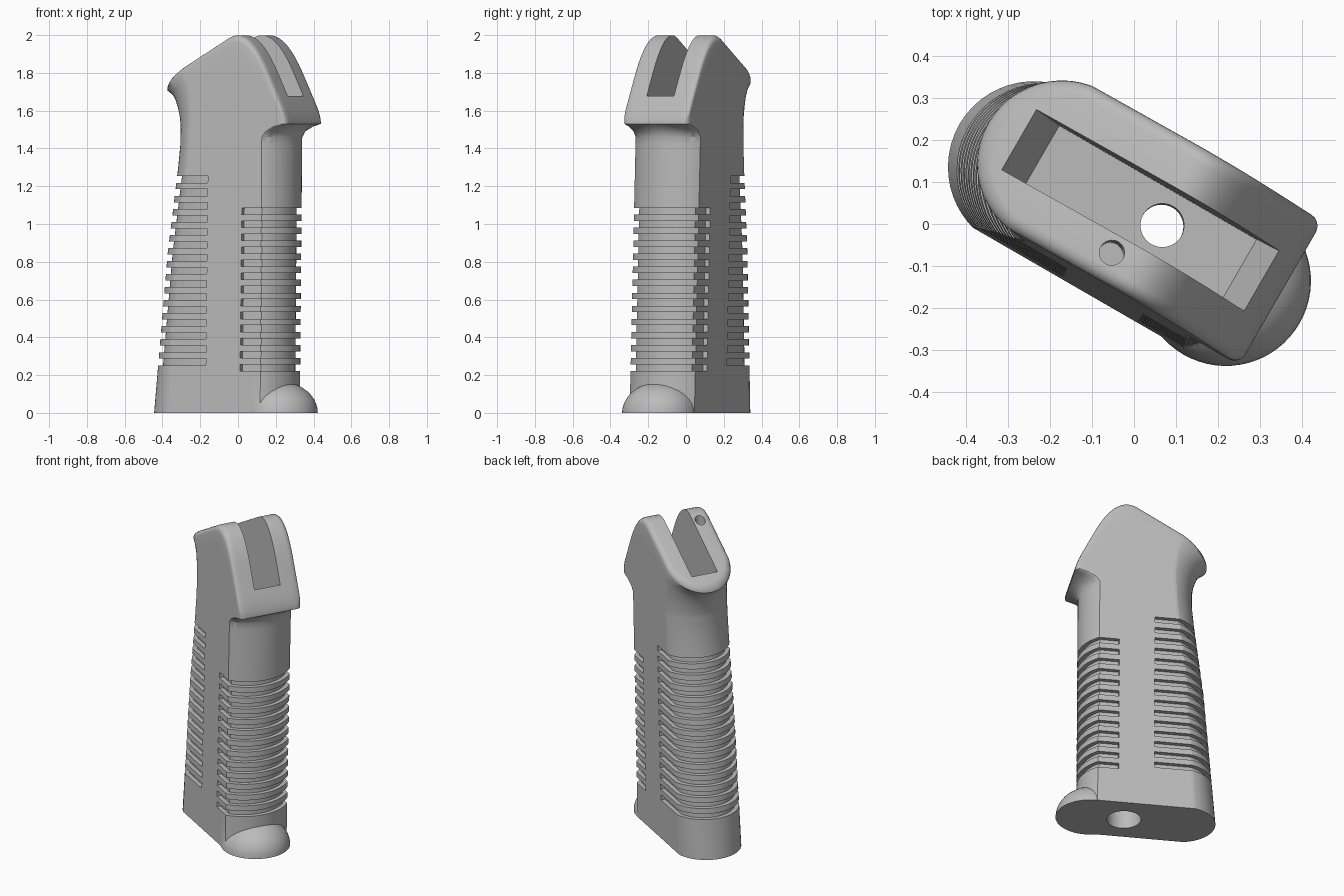
import bpy, bmesh, math

old = bpy.data.objects.get("Cube")
if old:
    bpy.data.objects.remove(old)

YAW = math.radians(-30)
LEAN = 0.022          # slight sideways lean of the grip
W = 0.198             # half thickness between the flat sides
NF, NS, NB = 24, 24, 24
HEAD_Z, FILLET = 1.53, 0.035


def place(u, v, z):
    """Local length / thickness / height to world position."""
    v += LEAN * z - 0.002
    return (u * math.cos(YAW) - v * math.sin(YAW), u * math.sin(YAW) + v * math.cos(YAW), z)


def lerp(a, b, t):
    return a + (b - a) * t


def curve(table, z):
    if z <= table[0][0]:
        return table[0][1]
    for (z0, a), (z1, b) in zip(table, table[1:]):
        if z <= z1:
            return lerp(a, b, (z - z0) / (z1 - z0))
    return table[-1][1]


BACK_TIP = [(0, -0.48), (0.85, -0.406), (1.3, -0.347), (1.42, -0.335), (1.52, -0.335),
            (1.58, -0.345), (1.65, -0.372), (1.7, -0.402), (1.735, -0.422)]
BACK_R = [(0, 0.205), (1.45, 0.223), (1.72, 0.2)]
FRONT_C = [(0, 0.07), (1.4, 0.08)]
FRONT_R = [(0, 0.268), (1.4, 0.256)]
LIP = [(1.46, 0), (1.49, 0.2), (1.515, 0.6), (HEAD_Z, 1)]


def front_arc(z, g=0.0):
    """Front edge: shallow arc on the grip, square with round corners on the head."""
    pts, w, rc = [], W + g, 0.03
    c, r, q = curve(FRONT_C, z), curve(FRONT_R, z) + g, curve(LIP, z)
    for i in range(NF + 1):
        v = w * math.sin(math.pi * (i / NF - 0.5))
        k = max(0, (abs(v) - (w - rc)) / rc)
        square = 0.386 + g - rc * (1 - math.sqrt(max(0, 1 - k * k)))
        pts.append((lerp(c + math.sqrt(r * r - v * v), square, q), v))
    return pts


def back_arc(z, g=0.0):
    r = curve(BACK_R, z)
    c = curve(BACK_TIP, z) + r
    r, w = r + g, W + g
    vs = [w * math.sin(math.pi * (0.5 - i / NB)) for i in range(NB + 1)]
    return [(c - math.sqrt(max(0, r * r - v * v)), v) for v in vs]


def outline(z_front, z_back, g=0.0):
    f, b = front_arc(z_front, g), back_arc(z_back, g)
    side = [(lerp(f[-1][0], b[0][0], i / NS), W + g) for i in range(1, NS)]
    return f + side + b + [(u, -v) for u, v in reversed(side)]


def roof(u):
    """Two slopes blended into a round crest."""
    a, b, k = 1.973 + 0.57 * u, 2.342 - 2 * u, 0.32
    h = max(k - abs(a - b), 0) / k
    return min(a, b) - h * h * k / 4


def finish(name, bm):
    bmesh.ops.recalc_face_normals(bm, faces=bm.faces)
    mesh = bpy.data.meshes.new(name)
    bm.to_mesh(mesh)
    bm.free()
    obj = bpy.data.objects.new(name, mesh)
    bpy.context.collection.objects.link(obj)
    return obj


def add_loft(bm, rings, strip_caps=False):
    rows = [[bm.verts.new(place(*p)) for p in ring] for ring in rings]
    n = len(rows[0])
    for a, b in zip(rows, rows[1:]):
        for i in range(n):
            j = (i + 1) % n
            bm.faces.new((a[i], a[j], b[j], b[i]))
    if not strip_caps:
        bm.faces.new(rows[0])
        bm.faces.new(rows[-1])
        return
    bm.faces.new(rows[0])
    top = rows[-1]
    for i in range(NF // 2, NF // 2 + n // 2):
        quad = [top[i], top[i + 1], top[(NF - i - 1) % n], top[(NF - i) % n]]
        bm.faces.new(list(dict.fromkeys(quad)))


def loft(name, rings):
    bm = bmesh.new()
    add_loft(bm, rings)
    return finish(name, bm)


def rod(name, u, v, r, z0, z1, n=48):
    circle = [(u + r * math.cos(2 * math.pi * i / n), v + r * math.sin(2 * math.pi * i / n))
              for i in range(n)]
    return loft(name, [[(a, b, z) for a, b in circle] for z in (z0, z1)])


def combine(target, tool, operation):
    mod = target.modifiers.new(tool.name, 'BOOLEAN')
    mod.operation, mod.solver, mod.object = operation, 'EXACT', tool
    tool.hide_render = True
    bpy.context.view_layer.objects.active = target
    bpy.ops.object.modifier_apply(modifier=mod.name)
    bpy.data.objects.remove(tool)


# Grip body, flared head, filleted roof
rings = []
for z in (0, 0.4, 0.85, 1.1, 1.3, 1.42, 1.46, 1.49, 1.515, HEAD_Z):
    rings.append([(u, v, z) for u, v in outline(z, z)])
for s in (0.2, 0.4, 0.6, 0.8):
    zb = lerp(HEAD_Z, 1.72, s)
    rings.append([(u, v, lerp(HEAD_Z, roof(u) - FILLET, s)) for u, v in outline(HEAD_Z, zb)])
for i in range(6):
    a = math.pi / 2 * i / 5
    g, drop = -FILLET * (1 - math.cos(a)), FILLET * (1 - math.sin(a))
    rings.append([(u, v, roof(u) - drop) for u, v in outline(HEAD_Z, 1.735, g)])
bm = bmesh.new()
add_loft(bm, rings, strip_caps=True)
grip = finish("grip", bm)

# Rounded toe at the front of the base
toe = []
for i in range(11):
    a = math.radians(88) * i / 10
    r, z = 0.203 * math.cos(a), 0.165 * math.sin(a)
    toe.append([(0.258 + r * math.cos(math.pi * k / 32), -0.006 + r * math.sin(math.pi * k / 32), z)
                for k in range(64)])
combine(grip, loft("toe", toe), 'UNION')


# Wrap-around finger grooves, front and back
def add_groove(bm, arc, u_end, z0, z1, depth=0.026):
    def path(z, g):
        pts = arc(z, g)
        return [(u_end, pts[0][1], z)] + [(u, v, z) for u, v in pts] + [(u_end, pts[-1][1], z)]
    corners = zip(path(z0, -depth), path(z0, 0.05), path(z1, 0.05), path(z1, -depth))
    add_loft(bm, [list(c) for c in corners])


bm = bmesh.new()
for arc, u_end, top, count in ((front_arc, 0.125, 1.085, 13), (back_arc, -0.085, 1.253, 15)):
    for k in range(count):
        z = top - 0.069 * k
        add_groove(bm, arc, u_end, z - 0.035, z)
combine(grip, finish("grooves", bm), 'DIFFERENCE')

# Tapered slot in the head
slot = []
for z in (1.5, 2.1):
    uf, ub = 0.272 + (z - 1.5) / 3, -0.272 - (z - 1.5) * 0.236
    slot.append([(uf, -0.083, z), (uf, 0.083, z), (ub, 0.083, z), (ub, -0.083, z)])
combine(grip, loft("slot", slot), 'DIFFERENCE')

# Bolt bore from below, bolt hole in the slot floor, small blind hole
combine(grip, rod("bore", 0.06, 0, 0.1, -0.1, 1.35), 'DIFFERENCE')
combine(grip, rod("bolt_hole", 0.06, 0, 0.052, 1.2, 1.6), 'DIFFERENCE')
combine(grip, rod("pin_hole", -0.0115, -0.127, 0.03, 1.65, 2.1, 32), 'DIFFERENCE')

# Finish: one plain grey, smooth curves with sharp edges
grey = bpy.data.materials.new("plain grey")
grey.use_nodes = True
colour = (0.5, 0.5, 0.5, 1)
grey.diffuse_color = colour
grey.node_tree.nodes["Principled BSDF"].inputs["Base Color"].default_value = colour
grip.data.materials.clear()
grip.data.materials.append(grey)
bpy.ops.object.select_all(action='DESELECT')
grip.select_set(True)
bpy.context.view_layer.objects.active = grip
bpy.ops.object.shade_smooth_by_angle(angle=math.radians(30))
